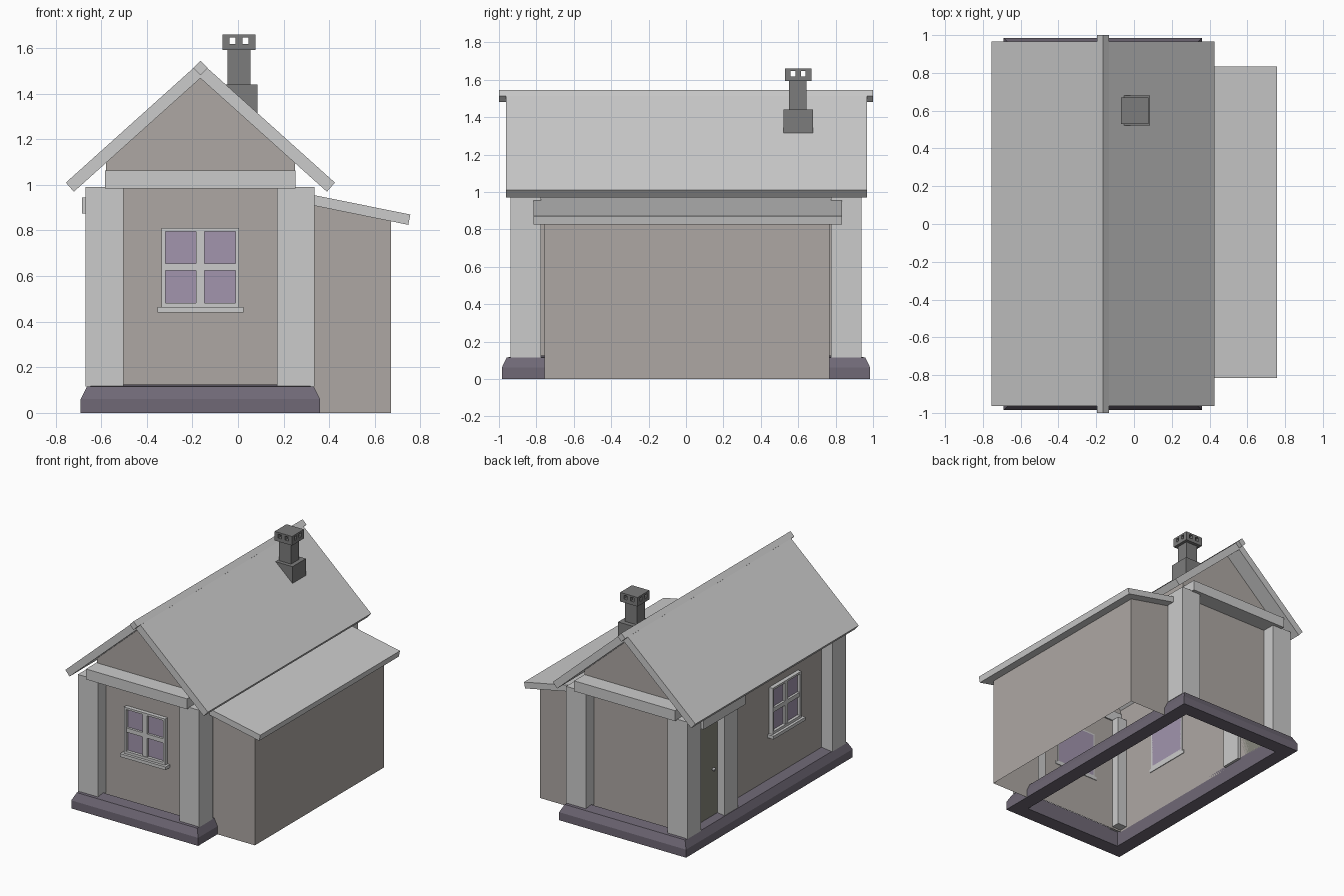
import bpy, bmesh
from mathutils import Vector

if "Cube" in bpy.data.objects:
    bpy.data.objects.remove(bpy.data.objects["Cube"])

CX = -0.165                      # ridge line of the main house
WL, WR, WY = -0.58, 0.25, 0.84   # main wall planes


def material(name, rgb):
    m = bpy.data.materials.new(name)
    m.diffuse_color = (*rgb, 1)
    m.use_nodes = True
    m.node_tree.nodes["Principled BSDF"].inputs["Base Color"].default_value = m.diffuse_color
    return m


WALL = material("weathered_wall", (0.42, 0.39, 0.37))
DARK = material("dark_stone", (0.16, 0.14, 0.18))
SOOT = material("sooty_brick", (0.2, 0.2, 0.2))
GLASS = material("glass", (0.36, 0.3, 0.42))
DOOR = material("door_wood", (0.24, 0.24, 0.2))


def mesh(name, verts, faces, mat=None):
    bm = bmesh.new()
    vs = [bm.verts.new(v) for v in verts]
    for f in faces:
        bm.faces.new([vs[i] for i in f])
    bmesh.ops.recalc_face_normals(bm, faces=bm.faces)
    me = bpy.data.meshes.new(name)
    bm.to_mesh(me)
    bm.free()
    ob = bpy.data.objects.new(name, me)
    bpy.context.collection.objects.link(ob)
    if mat:
        me.materials.append(mat)
    return ob


def prism(name, profile, y0, y1, mat=None):
    """Extrude an x-z profile along y."""
    n = len(profile)
    verts = [(x, y, z) for y in (y0, y1) for x, z in profile]
    faces = [tuple(range(n)), tuple(range(n, 2 * n))]
    faces += [(i, (i + 1) % n, n + (i + 1) % n, n + i) for i in range(n)]
    return mesh(name, verts, faces, mat)


def box(name, xs, ys, zs, mat=None):
    (x0, x1), (z0, z1) = sorted(xs), zs
    return prism(name, [(x0, z0), (x1, z0), (x1, z1), (x0, z1)], *sorted(ys), mat)


# Stone plinth: a hollow ring with a chamfered top edge
rings = [(0, 0), (0, 0.06), (0.027, 0.115), (0.11, 0.125), (0.11, 0)]
verts = []
for inset, z in rings:
    x0, x1, y = -0.69 + inset, 0.36 - inset, 0.985 - inset
    verts += [(x0, -y, z), (x1, -y, z), (x1, y, z), (x0, y, z)]
faces = [(r * 4 + i, r * 4 + (i + 1) % 4, (r + 1) % 5 * 4 + (i + 1) % 4, (r + 1) % 5 * 4 + i)
         for r in range(5) for i in range(4)]
mesh("plinth", verts, faces, DARK)

# Main walls: gabled ends, left wall, and a strip above the annex roof
end = [(WL, 0.1), (WR, 0.1), (WR, 0.93), (WR, 1.11), (CX, 1.48), (WL, 1.11)]
mesh("main_walls", [(x, y, z) for y in (-WY, WY) for x, z in end],
     [(0, 1, 2, 3, 4, 5), (6, 7, 8, 9, 10, 11), (0, 5, 11, 6), (2, 3, 9, 8)], WALL)

# Corner pillars
for sx, xs in (("left", (-0.668, -0.503)), ("right", (0.172, 0.336))):
    for sy, s in (("front", -1), ("back", 1)):
        box(f"{sy}_{sx}_pillar", xs, (s * 0.775, s * 0.938), (0.115, 0.99))

# Beams across the gable ends
for name, s in (("front", -1), ("back", 1)):
    box(f"{name}_beam", (WL - 0.004, WR + 0.002), (s * 0.83, s * 0.963), (0.985, 1.063))

# Main roof slabs and diamond ridge beam
for name, s in (("left", -1), ("right", 1)):
    prism(f"{name}_roof", [(CX, 1.54), (CX + s * 0.59, 1.01), (CX + s * 0.555, 0.97), (CX, 1.468)],
          -0.963, 0.967)
prism("ridge_beam", [(CX, 1.545), (CX + 0.032, 1.513), (CX, 1.481), (CX - 0.032, 1.513)], -1, 1)

# Lean-to annex: three walls open below, plus its roof slab
ax, ay0, ay1 = 0.67, -0.757, 0.768
mesh("annex_walls",
     [(x, y, z) for y in (ay0, ay1)
      for x, z in ((WR, 0), (ax, 0), (ax, 0.845), (WR, 0.93))],
     [(0, 1, 2, 3), (4, 5, 6, 7), (1, 2, 6, 5)], WALL)
prism("annex_roof", [(0.24, 0.974), (0.756, 0.87), (0.747, 0.825), (0.24, 0.928)], -0.816, 0.835)


# Windows: u runs along the wall, d is the distance out from it
def window(prefix, place, c):
    def part(name, u, d, z, mat=None):
        xs, ys = place((c + u[0], c + u[1]), d)
        box(f"{prefix}_window_{name}", xs, ys, z, mat)
    part("glass", (-0.16, 0.16), (-0.005, 0.008), (0.47, 0.8), GLASS)
    for n, s in (("left", -1), ("right", 1)):
        part(n + "_stile", (s * 0.153, s * 0.17), (-0.005, 0.03), (0.455, 0.81))
    part("mullion", (-0.019, 0.019), (0, 0.025), (0.47, 0.795))
    part("top_rail", (-0.153, 0.153), (-0.005, 0.03), (0.795, 0.81))
    part("middle_rail", (-0.153, 0.153), (0, 0.025), (0.624, 0.656))
    part("bottom_rail", (-0.153, 0.153), (-0.005, 0.03), (0.455, 0.483))
    part("sill", (-0.189, 0.189), (-0.005, 0.05), (0.44, 0.464))


window("front", lambda u, d: (u, (-WY - d[0], -WY - d[1])), CX)
window("left", lambda u, d: ((WL - d[0], WL - d[1]), u), -0.325)

# Side door between the back corner pillar and its own post
box("door", (WL, WL - 0.02), (0.46, 0.775), (0.115, 0.88), DOOR)
box("door_post", (WL + 0.02, -0.66), (0.325, 0.485), (0.115, 0.88))
box("door_beam", (WL + 0.02, -0.685), (0.275, 0.77), (0.875, 0.945))
bpy.ops.mesh.primitive_uv_sphere_add(segments=8, ring_count=6, radius=0.013,
                                     location=(WL - 0.03, 0.54, 0.47))
bpy.context.object.name = "door_knob"

# Chimney: base block, shaft and vented cap
mx, my = 0.004, 0.6
box("chimney_base", (-0.068, 0.086), (0.522, 0.68), (1.27, 1.44), SOOT)
box("chimney_shaft", (-0.046, 0.054), (0.55, 0.645), (1.42, 1.6), SOOT)
box("chimney_cap_plate", (mx - 0.072, mx + 0.072), (my - 0.07, my + 0.07), (1.592, 1.618), SOOT)
box("chimney_cap_lid", (mx - 0.072, mx + 0.072), (my - 0.07, my + 0.07), (1.647, 1.66), SOOT)
for i in (-1, 0, 1):
    for j in (-1, 0, 1):
        if i or j:
            x, y = mx + i * 0.057, my + j * 0.055
            box("chimney_cap_post", (x - 0.015, x + 0.015), (y - 0.015, y + 0.015),
                (1.61, 1.65), SOOT)
